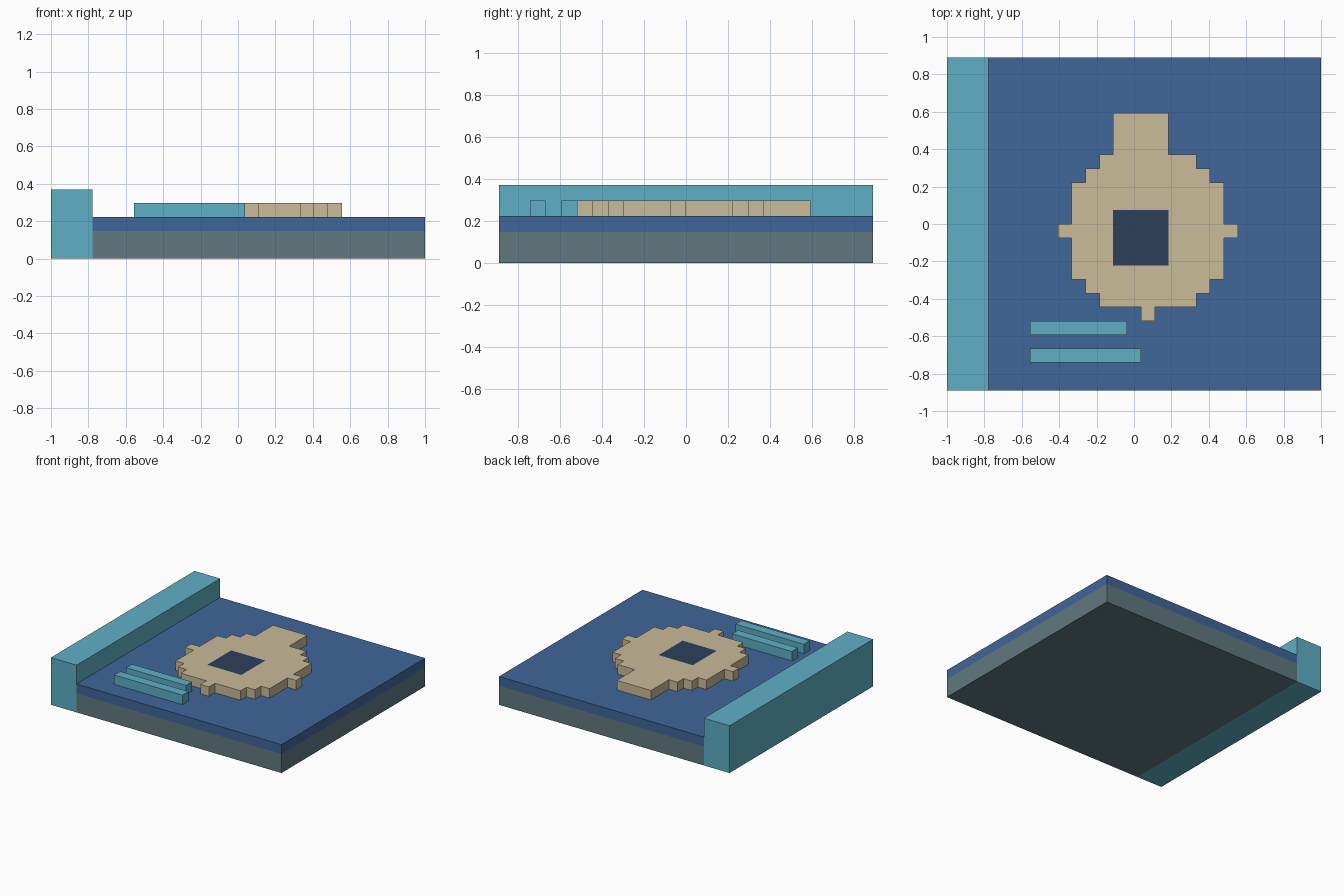
import bpy, bmesh
from math import radians

if "Cube" in bpy.data.objects:
    bpy.data.objects.remove(bpy.data.objects["Cube"])

U = 2 / 27            # one voxel
OX, OY = -1, -12 * U  # grid origin


def material(name, r, g, b):
    m = bpy.data.materials.new(name)
    m.diffuse_color = [(c / 255) ** 2.2 for c in (r, g, b)] + [1]
    m.use_nodes = True
    m.node_tree.nodes["Principled BSDF"].inputs["Base Color"].default_value = m.diffuse_color
    return m


blue = material("cover_blue", 66, 102, 152)
teal = material("light_teal", 95, 174, 197)
grey = material("page_grey", 96, 120, 127)
tan = material("emblem_tan", 200, 186, 152)
navy = material("dark_navy", 50, 66, 92)


def finish(name, bm, mat):
    bmesh.ops.recalc_face_normals(bm, faces=bm.faces[:])
    me = bpy.data.meshes.new(name)
    bm.to_mesh(me)
    bm.free()
    me.materials.append(mat)
    ob = bpy.data.objects.new(name, me)
    bpy.context.collection.objects.link(ob)


def slab(name, rects, z0, z1, mat, hole=None):
    """Extrude a union of voxel rectangles (x0, x1, y0, y1) from z0 to z1."""
    cells = {(i, j) for x0, x1, y0, y1 in rects
             for i in range(x0, x1) for j in range(y0, y1)}
    if hole:
        cells -= {(i, j) for i in range(hole[0], hole[1])
                  for j in range(hole[2], hole[3])}
    bm = bmesh.new()
    for i, j in sorted(cells):
        bm.faces.new([bm.verts.new((OX + (i + a) * U, OY + (j + b) * U, z0 * U))
                      for a, b in ((0, 0), (1, 0), (1, 1), (0, 1))])
    bmesh.ops.remove_doubles(bm, verts=bm.verts[:], dist=U / 100)
    ext = bmesh.ops.extrude_face_region(bm, geom=bm.faces[:], use_keep_orig=True)
    top = [v for v in ext["geom"] if isinstance(v, bmesh.types.BMVert)]
    bmesh.ops.translate(bm, verts=top, vec=(0, 0, (z1 - z0) * U))
    bmesh.ops.recalc_face_normals(bm, faces=bm.faces[:])
    bmesh.ops.dissolve_limit(bm, angle_limit=radians(1),
                             verts=bm.verts[:], edges=bm.edges[:])
    finish(name, bm, mat)


# Book body: pages, cover and raised spine
slab("pages", [(3, 27, 0, 24)], 0, 2, grey)
slab("cover", [(3, 27, 0, 24)], 2, 3, blue)
slab("spine", [(0, 3, 0, 24)], 0, 5, teal)

# Stepped round emblem with a top tab, side nubs and a bottom nub
core = (12, 16, 9, 13)
slab("emblem", [(12, 16, 17, 20), (11, 18, 6, 17), (10, 19, 7, 16),
                (9, 20, 8, 15), (8, 21, 11, 12), (14, 15, 5, 6)],
     3, 4, tan, hole=core)
slab("emblem_centre", [core], 3, 4, navy)

# Two raised strips on the cover
slab("upper_strip", [(6, 13, 4, 5)], 3, 4, teal)
slab("lower_strip", [(6, 14, 2, 3)], 3, 4, teal)
